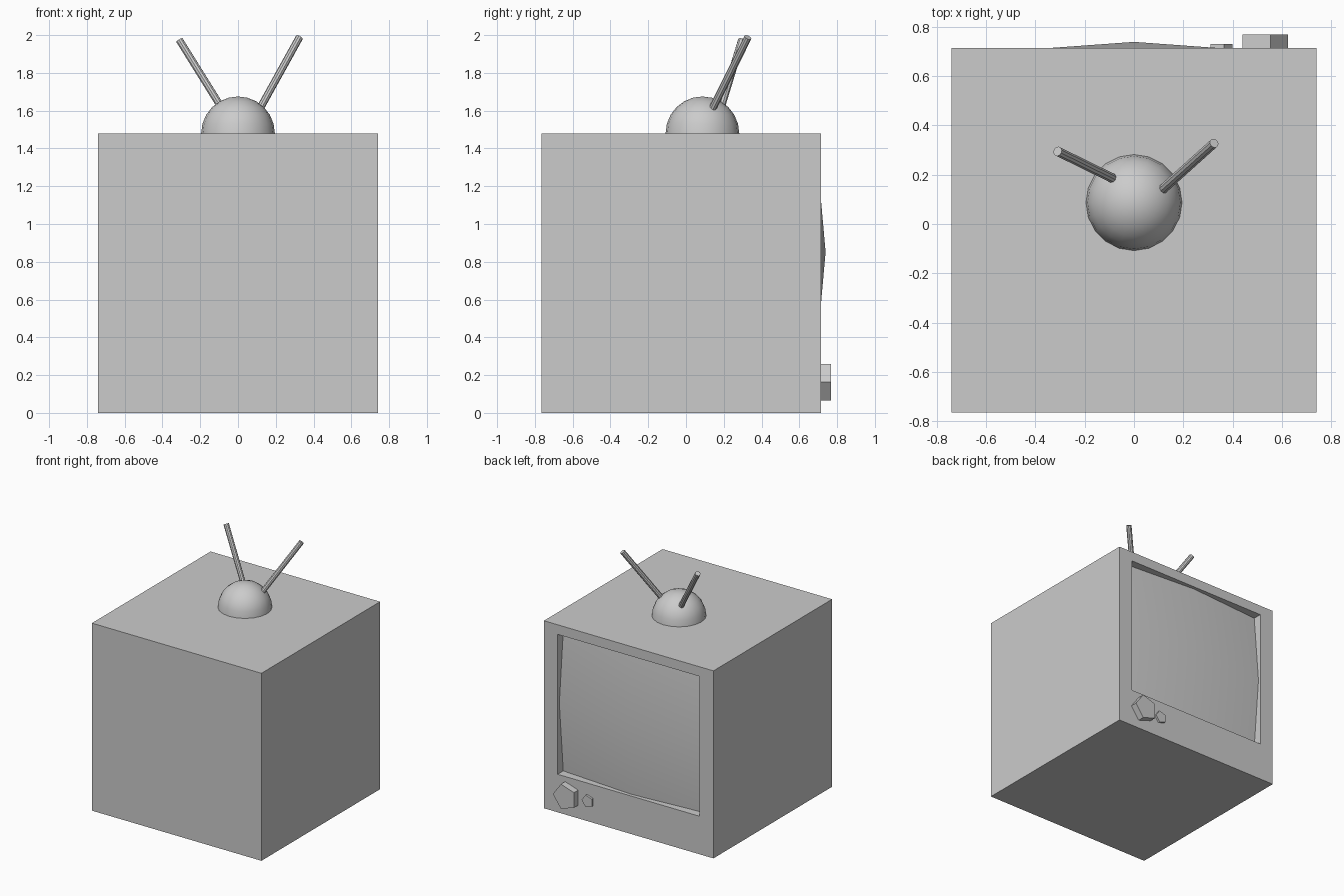
import bpy, bmesh, math
from mathutils import Vector, Matrix

if "Cube" in bpy.data.objects:
    bpy.data.objects.remove(bpy.data.objects["Cube"])

HALF, Y0, Y1, H = 0.74, -0.765, 0.715, 1.48      # cabinet
SX, SZ, SC = 0.62, 0.552, 0.852                  # screen opening half sizes, centre height


def make(name, bm, smooth=False):
    bmesh.ops.recalc_face_normals(bm, faces=bm.faces[:])
    mesh = bpy.data.meshes.new(name)
    bm.to_mesh(mesh)
    bm.free()
    for p in mesh.polygons:
        p.use_smooth = smooth
    obj = bpy.data.objects.new(name, mesh)
    bpy.context.collection.objects.link(obj)
    return obj


def rod(name, start, end, radius, sides, spin=0.0):
    # prism between two points
    start, end = Vector(start), Vector(end)
    d = end - start
    rot = d.to_track_quat('Z', 'Y').to_matrix().to_4x4()
    bm = bmesh.new()
    bmesh.ops.create_cone(
        bm, cap_ends=True, segments=sides, radius1=radius, radius2=radius, depth=d.length,
        matrix=Matrix.Translation((start + end) / 2) @ rot @ Matrix.Rotation(spin, 4, 'Z'))
    return make(name, bm)


# Cabinet: box with a recessed opening in the +y face
bm = bmesh.new()
bmesh.ops.create_cube(bm, size=1)
for v in bm.verts:
    v.co = (v.co.x * 2 * HALF, Y1 if v.co.y > 0 else Y0, (v.co.z + 0.5) * H)
face = max(bm.faces, key=lambda f: f.calc_center_median().y)
bmesh.ops.inset_individual(bm, faces=[face], thickness=0.05)
for v in face.verts:
    v.co = (math.copysign(SX, v.co.x), Y1, SC + math.copysign(SZ, v.co.z - H / 2))
ext = bmesh.ops.extrude_discrete_faces(bm, faces=[face])
back = ext['faces'][0]
for v in back.verts:
    v.co.y = 0.645
bmesh.ops.delete(bm, geom=[back], context='FACES')
make("cabinet", bm)

# Bulging screen: 2 x 2 panels, highest in the middle
bm = bmesh.new()
bmesh.ops.create_grid(bm, x_segments=2, y_segments=2, size=1)
for v in bm.verts:
    a, b = v.co.x, v.co.y
    v.co = (a * SX, 0.739 - 0.045 * abs(a) - 0.049 * abs(b), SC + b * SZ)
screen = make("screen", bm, True)
if screen.data.polygons[0].normal.y < 0:
    screen.data.flip_normals()

# Five-sided knobs with a corner pointing to +x
for name, x, r, y in (("large_knob", 0.523, 0.102, 0.768), ("small_knob", 0.35, 0.05, 0.731)):
    bm = bmesh.new()
    ring = [(x + r * math.cos(k * math.tau / 5), 0.163 + r * math.sin(k * math.tau / 5))
            for k in range(5)]
    f = bm.faces.new([bm.verts.new((px, Y1 - 0.005, pz)) for px, pz in ring])
    top = bmesh.ops.extrude_face_region(bm, geom=[f])['geom']
    for v in top:
        if isinstance(v, bmesh.types.BMVert):
            v.co.y = y
    make(name, bm)

# Antenna dome: upper half of a sphere
bm = bmesh.new()
bmesh.ops.create_uvsphere(bm, u_segments=20, v_segments=12, radius=0.195,
                          matrix=Matrix.Translation((0, 0.087, H)))
bmesh.ops.delete(bm, geom=[v for v in bm.verts if v.co.z < H - 0.01], context='VERTS')
make("antenna_dome", bm, True)

# Two antenna rods
rod("antenna_right", (0.11, 0.135, 1.60), (0.325, 0.328, 1.988), 0.02, 10)
rod("antenna_left", (-0.09, 0.187, 1.62), (-0.31, 0.295, 1.973), 0.02, 10)
